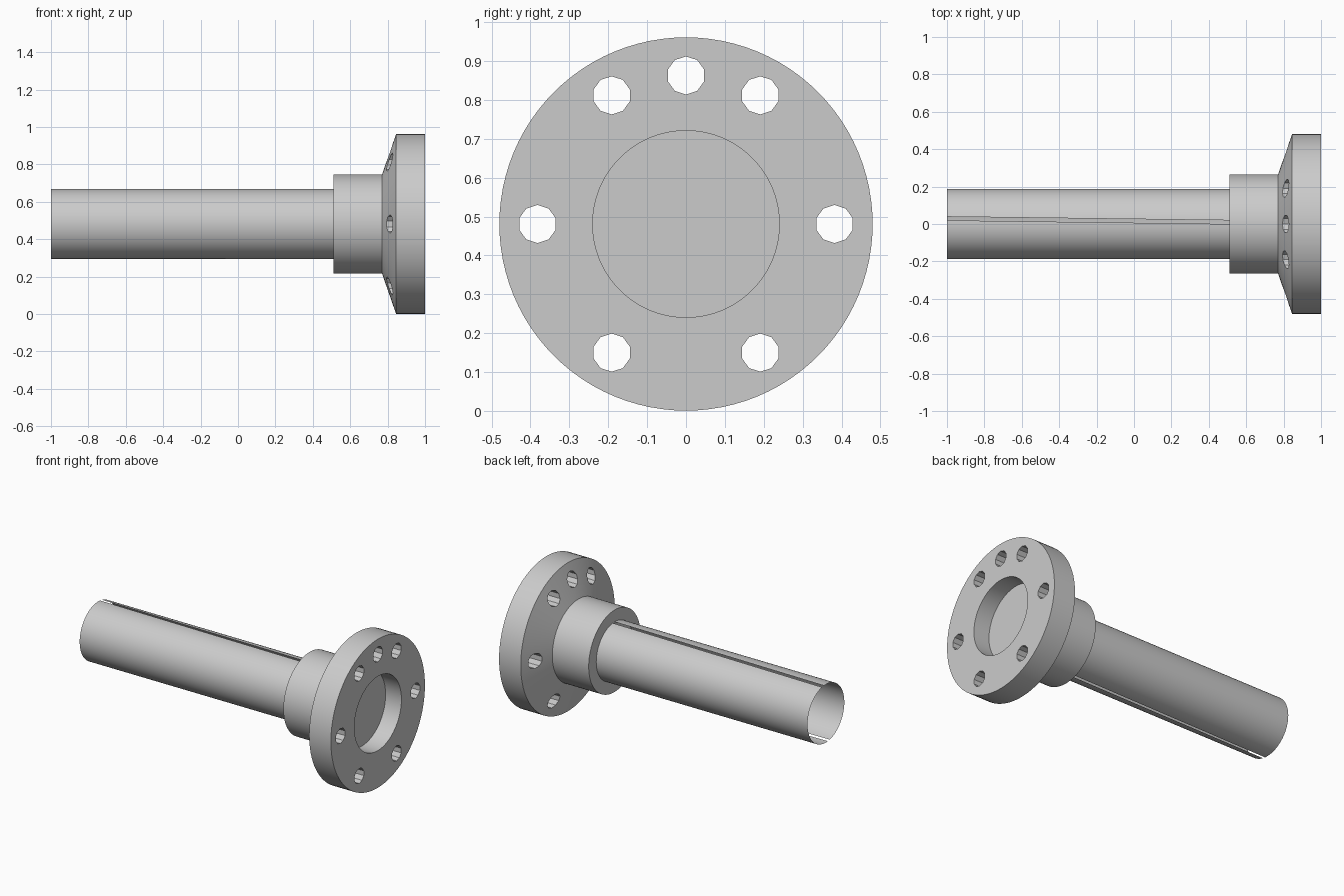
import bpy, bmesh, math
from mathutils import Matrix, Vector

if "Cube" in bpy.data.objects:
    bpy.data.objects.remove(bpy.data.objects["Cube"], do_unlink=True)

AXIS_Z = 0.481
SHAFT_R = 0.188
SEGMENTS = 60

steel = bpy.data.materials.new("grey steel")
steel.use_nodes = True
GREY = (0.6, 0.6, 0.6, 1)
steel.diffuse_color = GREY
steel.node_tree.nodes["Principled BSDF"].inputs["Base Color"].default_value = GREY


def add_object(name, bm):
    mesh = bpy.data.meshes.new(name)
    bmesh.ops.recalc_face_normals(bm, faces=bm.faces)
    bm.to_mesh(mesh)
    bm.free()
    mesh.materials.append(steel)
    obj = bpy.data.objects.new(name, mesh)
    bpy.context.collection.objects.link(obj)
    return obj


def smooth(obj):
    bpy.ops.object.select_all(action="DESELECT")
    obj.select_set(True)
    bpy.context.view_layer.objects.active = obj
    bpy.ops.object.shade_smooth_by_angle(angle=math.radians(30))


# Flange: collar, sloped shoulder, rim and recessed face turned about x
profile = [(0.51, 0), (0.51, 0.265), (0.77, 0.265), (0.845, 0.48),
           (1, 0.48), (1, 0.24), (0.887, 0.24), (0.887, 0)]
bm = bmesh.new()
verts = [bm.verts.new((x, 0, AXIS_Z + r)) for x, r in profile]
edges = [bm.edges.new(pair) for pair in zip(verts, verts[1:])]
bmesh.ops.spin(bm, geom=verts + edges, cent=(0, 0, AXIS_Z), axis=(1, 0, 0),
               angle=math.tau, steps=96, use_duplicate=False)
bmesh.ops.remove_doubles(bm, verts=bm.verts, dist=0.0001)
flange = add_object("flange", bm)

# Bolt holes: ten-sided, every sixty degrees plus one at the top
bm = bmesh.new()
for degrees in (0, 60, 90, 120, 180, 240, 300):
    a = math.radians(degrees)
    centre = Vector((0.88, 0.382 * math.cos(a), AXIS_Z + 0.382 * math.sin(a)))
    turn = Matrix.Rotation(math.pi / 2, 4, "Z") @ Matrix.Rotation(math.pi / 2, 4, "X")
    bmesh.ops.create_cone(bm, cap_ends=True, segments=10, radius1=0.049,
                          radius2=0.049, depth=0.5,
                          matrix=Matrix.Translation(centre) @ turn)
cutter = add_object("bolt_hole_cutter", bm)
cutter.hide_render = True
cut = flange.modifiers.new("bolt holes", "BOOLEAN")
cut.object = cutter
cut.solver = "EXACT"
bpy.context.view_layer.objects.active = flange
flange.select_set(True)
bpy.ops.object.modifier_apply(modifier=cut.name)
bpy.data.objects.remove(cutter, do_unlink=True)
smooth(flange)

# Shaft: thin open tube with a tapering slit along the top and bottom
bm = bmesh.new()
rings = []
for x in (-1, 0.51):
    rings.append([bm.verts.new((x, SHAFT_R * math.sin(i * math.tau / SEGMENTS),
                                AXIS_Z + SHAFT_R * math.cos(i * math.tau / SEGMENTS)))
                  for i in range(SEGMENTS)])
end, root = rings
half = SEGMENTS // 2
for i in range(SEGMENTS):
    j = (i + 1) % SEGMENTS
    if i in (0, half):
        bm.faces.new((end[i], end[j], root[i]))
    elif i in (1, half + 1):
        bm.faces.new((end[j], root[j], root[i]))
    else:
        bm.faces.new((end[i], end[j], root[j], root[i]))
shaft = add_object("shaft", bm)
smooth(shaft)
